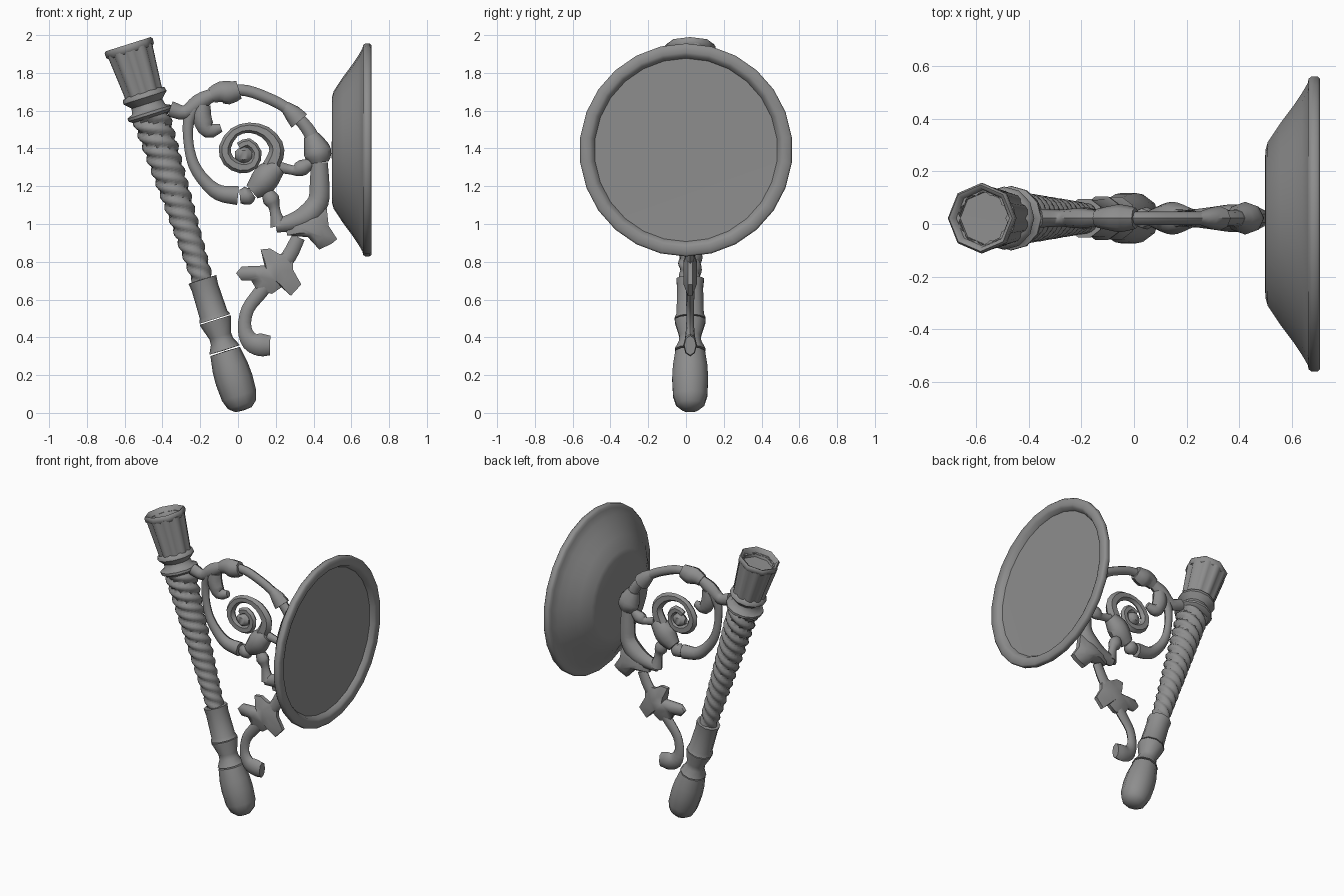
import bpy, bmesh
from math import sin, cos, pi, radians
from mathutils import Matrix, Vector

YC = 0.022  # plane of the torch and scrollwork
TORCH = Matrix.Translation((0.036, YC, -0.004)) @ Matrix.Rotation(-0.306, 4, 'Y')
DISH = Matrix.Translation((0.002, 0, 1.392)) @ Matrix.Rotation(pi / 2, 4, 'Y')
METAL = bpy.data.materials.new("dark_metal")
METAL.diffuse_color = (0.27, 0.27, 0.27, 1)


def finish(bm, name, mat=Matrix()):
    bmesh.ops.remove_doubles(bm, verts=bm.verts, dist=1e-5)
    bmesh.ops.recalc_face_normals(bm, faces=bm.faces)
    me = bpy.data.meshes.new(name)
    bm.to_mesh(me)
    bm.free()
    me.materials.append(METAL)
    ob = bpy.data.objects.new(name, me)
    ob.matrix_world = mat
    bpy.context.collection.objects.link(ob)
    return ob


def skin(bm, rings):
    rows = [[bm.verts.new(p) for p in ring] for ring in rings]
    n = len(rows[0])
    for a, b in zip(rows, rows[1:]):
        for i in range(n):
            bm.faces.new((a[i], a[(i + 1) % n], b[(i + 1) % n], b[i]))
    return rows


def revolve(name, profile, n, mat, shape=lambda ang, z: 1.0):
    """Turn (radius, height) points about local z; shape() scales the radius."""
    bm = bmesh.new()
    skin(bm, [[(r * shape(2 * pi * i / n, z) * cos(2 * pi * i / n),
                r * shape(2 * pi * i / n, z) * sin(2 * pi * i / n), z)
               for i in range(n)] for r, z in profile])
    return finish(bm, name, mat)


def tube(name, pts, steps=3, n=8, flat=0.85):
    """Sweep a tapering round section along smooth (x, z, radius) points."""
    p = [Vector(q) for q in pts]
    p = [2 * p[0] - p[1]] + p + [2 * p[-1] - p[-2]]
    path = []
    for a, b, c, d in zip(p, p[1:], p[2:], p[3:]):
        for k in range(steps):
            t = k / steps
            path.append(0.5 * (2 * b + (c - a) * t + (2 * a - 5 * b + 4 * c - d) * t * t
                               + (3 * b - a - 3 * c + d) * t ** 3))
    path.append(p[-2])
    rings = []
    for i, q in enumerate(path):
        d = path[min(i + 1, len(path) - 1)] - path[max(i - 1, 0)]
        d = Vector((d.x, d.y)).normalized()
        rings.append([(q.x - d.y * q.z * cos(a), YC + flat * q.z * sin(a), q.y + d.x * q.z * cos(a))
                      for a in (2 * pi * j / n for j in range(n))])
    bm = bmesh.new()
    rows = skin(bm, rings)
    bm.faces.new(rows[0])
    bm.faces.new(rows[-1])
    return finish(bm, name)


def leaf(name, outline, half):
    """Leaf with a thin rim and a raised middle on both sides."""
    cx = sum(p[0] for p in outline) / len(outline)
    cz = sum(p[1] for p in outline) / len(outline)
    bm = bmesh.new()
    rows = skin(bm, [[(cx + (x - cx) * s, YC + y, cz + (z - cz) * s) for x, z in outline]
                     for s, y in ((0.5, -half), (1, -half * 0.35), (1, half * 0.35), (0.5, half))])
    bm.faces.new(rows[0])
    bm.faces.new(rows[-1])
    return finish(bm, name)


# Torch handle, waist and ferrule
revolve("handle_grip", [(0, .018), (.045, .022), (.078, .05), (.095, .10), (.1, .19),
                        (.096, .26), (.082, .345), (0, .347)], 10, TORCH)
revolve("handle_waist", [(0, .352), (.085, .354), (.062, .40), (.06, .43), (.085, .51),
                         (.085, .52), (0, .52)], 10, TORCH)
revolve("handle_ferrule", [(0, .526), (.086, .526), (.076, .55), (.072, .70), (.077, .745),
                           (0, .748)], 10, TORCH)

# Twisted, widening shaft
N = 72
revolve("twisted_shaft",
        [(0, .735)] + [(.056 + .044 * i / N, .735 + .91 * i / N) for i in range(N + 1)] + [(0, 1.645)],
        24, TORCH, lambda a, z: 0.80 + 0.25 * abs(sin((3 * a + 2 * pi * z / .068) / 2)))

# Collars and fluted cup
revolve("shaft_collar", [(0, 1.645), (.10, 1.645), (.122, 1.66), (.122, 1.675), (.092, 1.69),
                         (.085, 1.72), (.10, 1.735), (.120, 1.755), (.116, 1.775), (.09, 1.79),
                         (0, 1.79)], 12, TORCH)
revolve("fluted_cup", [(0, 1.775), (.106, 1.78), (.110, 1.825), (.128, 2.02), (.10, 2.02)], 40, TORCH,
        lambda a, z: 1.0 - 0.11 * (0.5 + 0.5 * cos(10 * a)) ** 2)
revolve("cup_rim", [(.10, 2.01), (.122, 2.005), (.132, 2.015), (.134, 2.04), (.126, 2.051),
                    (.112, 2.044), (.10, 1.99), (0, 1.988)], 8, TORCH)

# Round wall plate
revolve("wall_plate", [(0, .494), (.28, .496), (.312, .505), (.385, .553), (.455, .605), (.50, .635),
                       (.538, .657), (.555, .66), (.564, .672), (.564, .694), (.555, .704),
                       (.515, .704), (.5, .698), (.485, .672), (0, .670)], 26, DISH)

# Upper arc from torch to plate
tube("upper_arc", [(-.36, 1.61, .042), (-.28, 1.59, .038), (-.205, 1.645, .045), (-.13, 1.685, .034),
                   (-.05, 1.708, .03), (.05, 1.705, .03), (.15, 1.67, .03), (.24, 1.625, .03),
                   (.32, 1.56, .032), (.38, 1.485, .036), (.42, 1.39, .04)])
# Big scroll sweeping below
tube("big_scroll", [(-.23, 1.61, .04), (-.262, 1.54, .03), (-.262, 1.43, .026), (-.235, 1.315, .03),
                    (-.175, 1.225, .034), (-.10, 1.165, .042), (0, 1.15, .05)])
tube("scroll_branch", [(-.19, 1.63, .045), (-.19, 1.56, .05), (-.155, 1.495, .042), (-.09, 1.51, .022)])
# Inner spiral and its eye
tube("inner_spiral", [(.165, 1.29, .045), (.20, 1.36, .042), (.20, 1.42, .038), (.145, 1.485, .033),
                      (.06, 1.51, .027), (-.02, 1.485, .027), (-.07, 1.405, .032), (-.05, 1.335, .032),
                      (.015, 1.30, .032), (.08, 1.315, .028), (.10, 1.38, .025), (.055, 1.43, .025),
                      (.005, 1.41, .022)], 2, 6)
tube("spiral_eye", [(-.015, 1.365, .02), (.03, 1.365, .05), (.075, 1.365, .02)], 2, 6)
# Right stem, hooking back to the scroll
tube("right_stem", [(.43, 1.325, .045), (.432, 1.21, .052), (.425, 1.12, .056), (.37, 1.045, .062),
                    (.295, 1.01, .05), (.20, .99, .035)])
# Lower tendril with curled end
tube("lower_tendril", [(.32, .93, .036), (.27, .83, .04), (.19, .735, .04), (.12, .64, .038),
                       (.052, .55, .034), (.035, .45, .036), (.065, .38, .05), (.12, .36, .06),
                       (.17, .357, .052)], 3, 8, 0.6)

# Knots, sleeves and links: each a short tapered tube
for name, pts in {
    "arc_leaf_knot": [(-.14, 1.68, .042), (-.09, 1.70, .055), (-.05, 1.695, .062), (.005, 1.71, .048)],
    "arc_sleeve": [(.24, 1.63, .025), (.285, 1.59, .045), (.325, 1.545, .055)],
    "plate_knot": [(.385, 1.47, .04), (.415, 1.40, .07), (.425, 1.36, .07), (.43, 1.325, .05)],
    "scroll_sleeve": [(.01, 1.145, .035), (.05, 1.15, .05), (.075, 1.165, .03)],
    "scroll_knot": [(.075, 1.17, .045), (.125, 1.215, .07), (.165, 1.265, .07), (.215, 1.305, .045)],
    "plate_link": [(.22, 1.30, .03), (.29, 1.285, .025), (.31, 1.287, .035), (.345, 1.30, .042),
                   (.385, 1.325, .025)],
    "stem_link": [(.15, 1.18, .025), (.175, 1.13, .045), (.19, 1.095, .03), (.20, 1.05, .03),
                  (.215, .99, .045)],
}.items():
    tube(name, pts, 2)

# Flat leaves
leaf("stem_leaf", [(.37, 1.08), (.47, 1.08), (.48, .99), (.525, .92), (.495, .895), (.43, .865),
                   (.37, .93), (.26, .94), (.25, 1.0)], .045)
leaf("tendril_leaf", [(-.01, .74), (.02, .775), (.14, .78), (.12, .865), (.17, .87), (.22, .84),
                      (.29, .85), (.29, .76), (.335, .68), (.28, .62), (.23, .665), (.18, .63),
                      (.10, .65), (.07, .70), (.02, .70)], .035)

# Smooth shading with crisp edges
bpy.ops.object.select_all(action='SELECT')
bpy.context.view_layer.objects.active = bpy.data.objects["wall_plate"]
bpy.ops.object.shade_smooth_by_angle(angle=radians(50))
